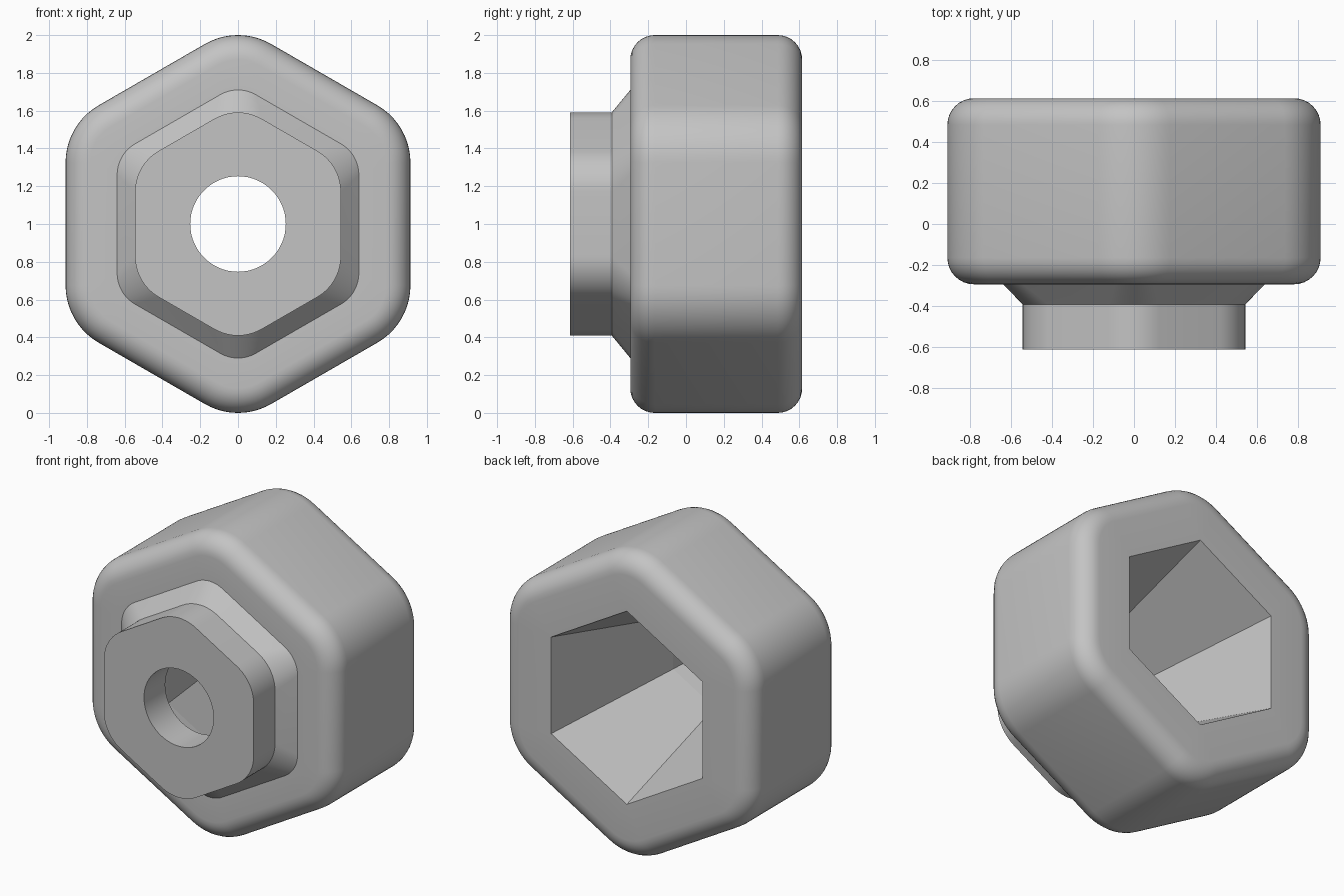
import bpy, bmesh, math

cube = bpy.data.objects.get("Cube")
if cube:
    bpy.data.objects.remove(cube, do_unlink=True)

STEPS = 10          # segments per rounded corner
FRONT, BACK = -0.295, 0.615

grey = bpy.data.materials.new("plain_grey")
grey.use_nodes = True
grey.diffuse_color = (0.55, 0.55, 0.55, 1)
grey.node_tree.nodes["Principled BSDF"].inputs["Base Color"].default_value = grey.diffuse_color


def rounded_hex(y, apothem, radius):
    """Hexagon ring with rounded corners; radius == apothem gives a circle."""
    reach = (apothem - radius) / math.cos(math.pi / 6)
    ring = []
    for corner in range(6):
        t = math.pi / 2 + corner * math.pi / 3
        for k in range(STEPS + 1):
            a = t + math.pi / 3 * (k / STEPS - 0.5)
            ring.append((reach * math.cos(t) + radius * math.cos(a), y,
                         1 + reach * math.sin(t) + radius * math.sin(a)))
    return ring


def loft(name, sections):
    """Skin a chain of (y, apothem, corner radius) sections."""
    bm = bmesh.new()
    rings = [[bm.verts.new(p) for p in rounded_hex(*s)] for s in sections]
    n = len(rings[0])
    for r0, r1 in zip(rings, rings[1:]):
        for j in range(n):
            k = (j + 1) % n
            bm.faces.new((r0[j], r1[j], r1[k], r0[k]))
    bmesh.ops.remove_doubles(bm, verts=bm.verts, dist=1e-5)
    mesh = bpy.data.meshes.new(name)
    bm.to_mesh(mesh)
    bm.free()
    mesh.materials.append(grey)
    obj = bpy.data.objects.new(name, mesh)
    bpy.context.collection.objects.link(obj)
    bpy.ops.object.select_all(action='DESELECT')
    obj.select_set(True)
    bpy.context.view_layer.objects.active = obj
    bpy.ops.object.shade_smooth_by_angle(angle=math.radians(25))
    return obj


def fillet(y, inward, start, end):
    """Rounded rim of the knob body, sweeping from start to end degrees."""
    f = 0.13
    out = []
    for k in range(9):
        a = math.radians(start + (end - start) * k / 8)
        inset = f * (1 - math.sin(a))
        out.append((y + inward * f * (1 - math.cos(a)), 0.913 - inset, 0.35 - inset))
    return out


# Knob body: front face, rounded rims and tapered hexagonal socket
loft("knob_body",
     [(FRONT, 0.64, 0.19)]
     + fillet(FRONT, 1, 0, 90)
     + fillet(BACK, -1, 90, 0)
     + [(BACK, 0.55, 0), (FRONT, 0.3, 0)])

# Collar and neck: socket floor, bore, front face, hexagonal neck, flared base
loft("neck_collar", [
    (FRONT, 0.3, 0),
    (-0.395, 0.28, 0),
    (-0.395, 0.253, 0.253),
    (-0.615, 0.253, 0.253),
    (-0.615, 0.545, 0.25),
    (-0.393, 0.545, 0.25),
    (FRONT, 0.64, 0.19),
])
